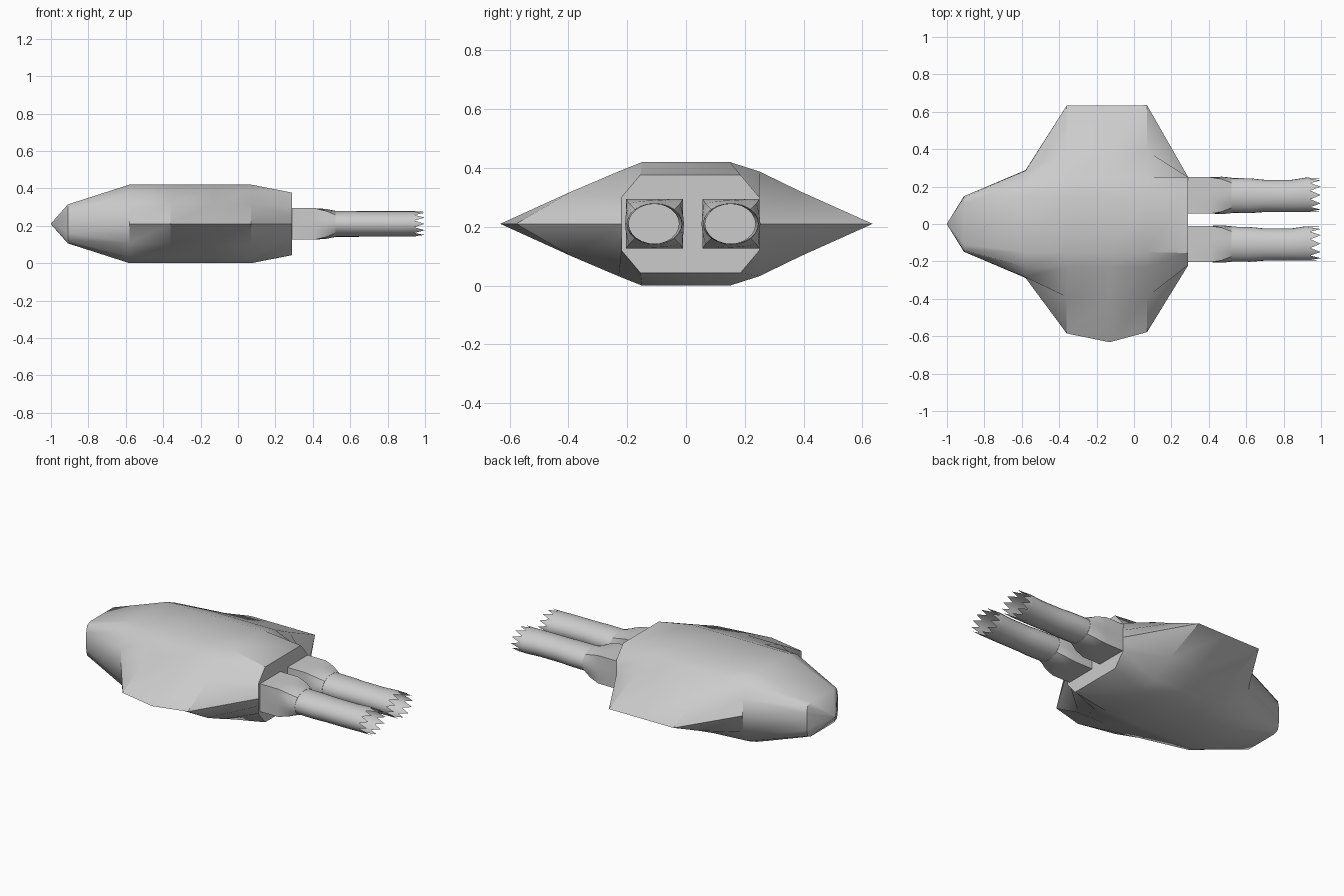
import bpy, bmesh, math

if "Cube" in bpy.data.objects:
    bpy.data.objects.remove(bpy.data.objects["Cube"])

MID = 0.21  # height of the ship's centre plane


def loft(name, rings, cap_start=True, cap_end=True, angle=35):
    """Skin a list of equal-length closed rings."""
    bm = bmesh.new()
    rows = [[bm.verts.new(p) for p in ring] for ring in rings]
    n = len(rows[0])
    for a, b in zip(rows, rows[1:]):
        for i in range(n):
            j = (i + 1) % n
            bm.faces.new((a[i], a[j], b[j], b[i]))
    if cap_start:
        bm.faces.new(rows[0][::-1])
    if cap_end:
        bm.faces.new(rows[-1])
    bmesh.ops.remove_doubles(bm, verts=bm.verts, dist=1e-5)
    bmesh.ops.recalc_face_normals(bm, faces=bm.faces)
    mesh = bpy.data.meshes.new(name)
    bm.to_mesh(mesh)
    bm.free()
    obj = bpy.data.objects.new(name, mesh)
    bpy.context.collection.objects.link(obj)
    bpy.ops.object.select_all(action='DESELECT')
    obj.select_set(True)
    bpy.context.view_layer.objects.active = obj
    bpy.ops.object.shade_smooth_by_angle(angle=math.radians(angle))
    return obj


def hull_ring(x, left, right, shift=0.0):
    """Section from quarter profiles (top edge -> wing tip), mirrored in z."""
    def side(q, s):
        return [(s * y, h) for y, h in q] + [(s * y, -h) for y, h in q[-2::-1]]
    pts = side(left, 1) + side(right, -1)[::-1]
    return [(x, y + shift, MID + h) for y, h in pts]


# Hull: nose, blended wings and tail in one skin
nose = [(0.11, 0.104), (0.14, 0.09), (0.148, 0.05), (0.148, 0)]
neck = [(0.15, 0.21), (0.23, 0.175), (0.285, 0.10), (0.288, 0)]
tail = [(0.17, 0.167), (0.235, 0.09), (0.235, 0.045), (0.235, 0)]


def wing(tip, shoulder=0.25):
    return [(0.15, 0.21), (shoulder, 0.178), (0.39, 0.11), (tip, 0)]


tip_ring = [(0.002 * y / 0.15, 0.002 * h / 0.1) for y, h in nose]
loft("hull", [
    hull_ring(-1.0, tip_ring, tip_ring),
    hull_ring(-0.91, nose, nose),
    hull_ring(-0.58, neck, neck),
    hull_ring(-0.36, wing(0.633), wing(0.585, 0.23)),
    hull_ring(-0.13, wing(0.634), wing(0.632, 0.23)),
    hull_ring(0.07, wing(0.635), wing(0.578, 0.23)),
    hull_ring(0.29, tail, tail, 0.015),
])

# Engines: square housing blending into an oval exhaust tube with a jagged end
SIDES = 24


def engine_ring(x, cy, ry, rz, square, jag=0.0):
    ring = []
    for i in range(SIDES):
        a = 2 * math.pi * i / SIDES
        c, s = math.cos(a), math.sin(a)
        k = 1 + square * (1 / max(abs(c), abs(s)) - 1)
        ring.append((x - (jag if i % 2 else 0), cy + ry * c * k, MID + rz * s * k))
    return ring


for label, cy in (("left", 0.153), ("right", -0.107)):
    loft(label + "_engine_housing", [
        engine_ring(0.28, cy, 0.097, 0.084, 1),
        engine_ring(0.41, cy, 0.097, 0.084, 1),
        engine_ring(0.47, cy, 0.100, 0.080, 0.55),
        engine_ring(0.52, cy, 0.095, 0.070, 0),
    ])
    loft(label + "_exhaust", [
        engine_ring(0.51, cy, 0.093, 0.069, 0),
        engine_ring(0.62, cy - 0.002, 0.093, 0.069, 0),
        engine_ring(0.70, cy - 0.003, 0.086, 0.068, 0),
        engine_ring(0.84, cy - 0.003, 0.086, 0.068, 0),
        engine_ring(0.92, cy + 0.003, 0.092, 0.068, 0),
        engine_ring(0.998, cy + 0.002, 0.090, 0.068, 0, 0.055),
    ], cap_end=False)
